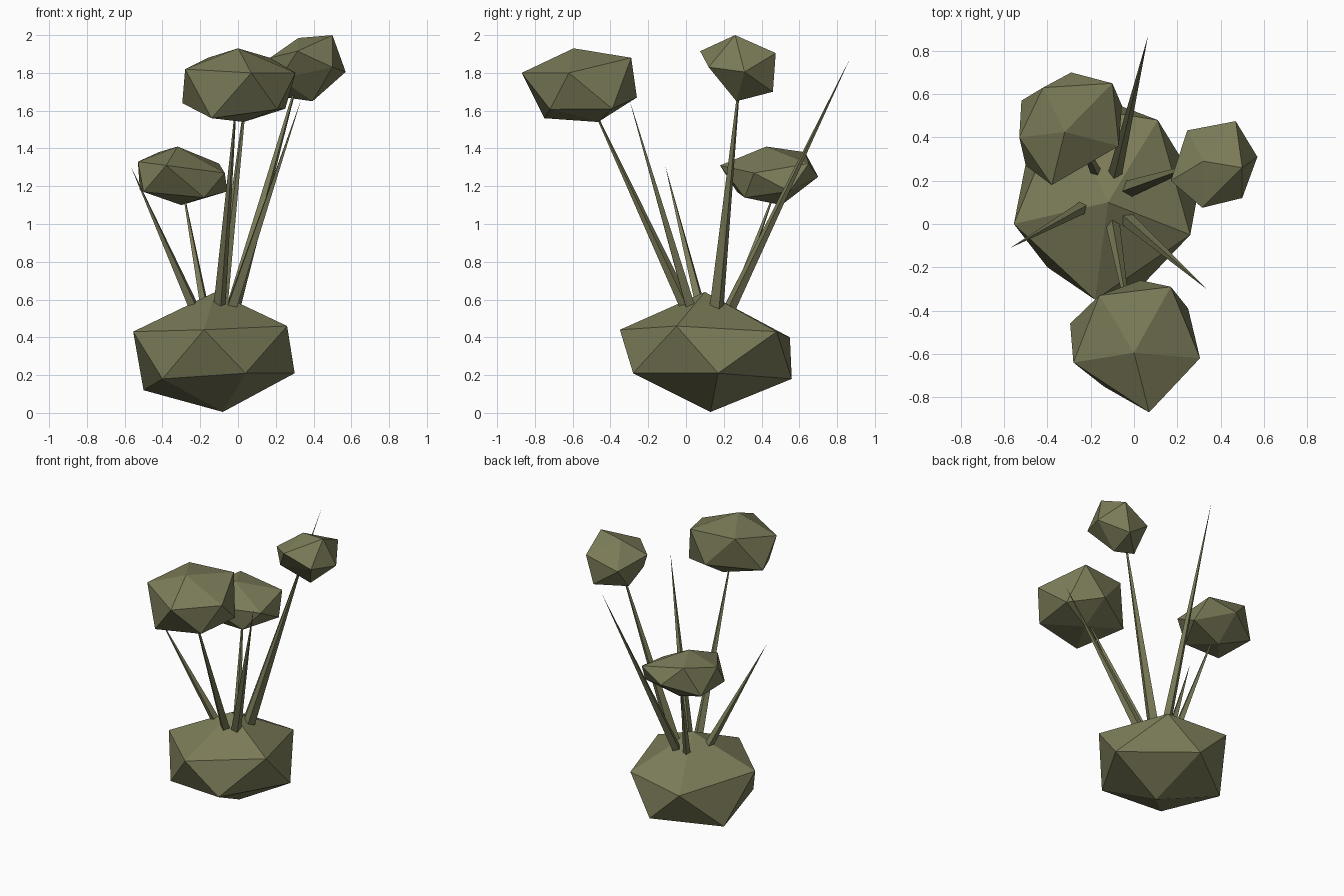
import bpy
import bmesh
from mathutils import Matrix, Vector

if "Cube" in bpy.data.objects:
    bpy.data.objects.remove(bpy.data.objects["Cube"], do_unlink=True)

OLIVE = (0.2, 0.2, 0.1, 1.0)
olive = bpy.data.materials.new("olive_green")
olive.use_nodes = True
olive.diffuse_color = OLIVE
olive.node_tree.nodes["Principled BSDF"].inputs["Base Color"].default_value = OLIVE


def add_object(name, bm):
    """Turn a bmesh into a flat shaded olive object."""
    bmesh.ops.recalc_face_normals(bm, faces=bm.faces)
    mesh = bpy.data.meshes.new(name)
    bm.to_mesh(mesh)
    bm.free()
    mesh.materials.append(olive)
    bpy.context.collection.objects.link(bpy.data.objects.new(name, mesh))


def add_lump(name, centre, side, back, pole, corners):
    """Icosahedron leaned along three axis vectors, then made uneven by
    pulling the nearest free vertex to each of the given corners."""
    bm = bmesh.new()
    bmesh.ops.create_icosphere(bm, subdivisions=1, radius=1)
    shape = Matrix((side, back, pole)).transposed().to_4x4()
    bm.transform(Matrix.Translation(centre) @ shape)
    free = list(bm.verts)
    for corner in map(Vector, corners):
        nearest = min(free, key=lambda v: (v.co - corner).length)
        nearest.co = corner
        free.remove(nearest)
    add_object(name, bm)


def add_spike(name, root, tip, radius):
    """Four-sided stem tapering from root to a point at the tip."""
    root, tip = Vector(root), Vector(tip)
    axis = tip - root
    bm = bmesh.new()
    bmesh.ops.create_cone(bm, cap_ends=True, segments=4, radius1=radius,
                          radius2=0, depth=axis.length)
    turn = axis.to_track_quat("Z", "Y").to_matrix().to_4x4()
    bm.transform(Matrix.Translation((root + tip) / 2) @ turn)
    add_object(name, bm)


# Rocky base
add_lump("base", (-0.1, 0.115, 0.325),
         (0.42, -0.21, 0.02), (0.186, 0.474, -0.006), (-0.02, -0.015, 0.315),
         [(0.26, -0.05, 0.46), (0.11, 0.48, 0.43), (-0.33, 0.55, 0.4),
          (-0.555, 0, 0.43), (-0.18, -0.35, 0.44), (-0.5, 0.28, 0.12),
          (-0.4, -0.2, 0.18), (0.04, -0.28, 0.21), (0.3, 0.17, 0.21),
          (-0.1, 0.56, 0.18), (-0.08, 0.13, 0.005)])

# Flower heads
add_lump("front_bloom", (0.015, -0.53, 1.735),
         (0.315, -0.07, -0.02), (0.08, 0.32, 0.05), (-0.015, -0.065, 0.195),
         [(0.07, -0.87, 1.8), (0.305, -0.62, 1.8), (0.17, -0.29, 1.88),
          (-0.16, -0.33, 1.88), (-0.28, -0.64, 1.82), (-0.295, -0.46, 1.64),
          (-0.14, -0.75, 1.56), (0.25, -0.39, 1.61), (0.03, -0.26, 1.67)])
add_lump("back_left_bloom", (0.37, 0.27, 1.825),
         (-0.143, 0.048, 0.114), (-0.08, -0.226, 0.007), (0.14, -0.02, 0.175),
         [(0.5, 0.26, 2), (0.32, 0.29, 1.985), (0.315, 0.075, 1.915),
          (0.17, 0.2, 1.88), (0.22, 0.17, 1.77), (0.5, 0.12, 1.83),
          (0.57, 0.31, 1.805), (0.47, 0.475, 1.905), (0.42, 0.46, 1.7),
          (0.395, 0.267, 1.65), (0.25, 0.3, 1.67)])
add_lump("back_right_bloom", (-0.31, 0.465, 1.255),
         (0.243, -0.09, -0.035), (0.14, 0.247, 0.023), (-0.01, -0.04, 0.155),
         [(-0.53, 0.4, 1.33), (-0.38, 0.18, 1.31), (-0.07, 0.36, 1.27),
          (-0.1, 0.65, 1.32), (-0.42, 0.63, 1.38), (-0.52, 0.57, 1.18),
          (-0.29, 0.7, 1.25), (-0.5, 0.27, 1.17), (-0.18, 0.31, 1.14)])

# Stems ending inside the flower heads
add_spike("front_stem", (-0.1, 0.01, 0.54), (0, -0.56, 1.76), 0.033)
add_spike("back_left_stem", (-0.03, 0.16, 0.54), (0.36, 0.3, 1.92), 0.04)
add_spike("back_right_stem", (-0.17, 0.23, 0.52), (-0.31, 0.51, 1.28), 0.026)

# Bare pointed shoots
add_spike("right_shoot", (-0.23, 0.08, 0.55), (-0.57, -0.11, 1.31), 0.03)
add_spike("left_shoot", (-0.04, 0.03, 0.54), (0.335, -0.3, 1.66), 0.035)
add_spike("back_shoot", (-0.09, 0.22, 0.53), (0.065, 0.87, 1.88), 0.033)
